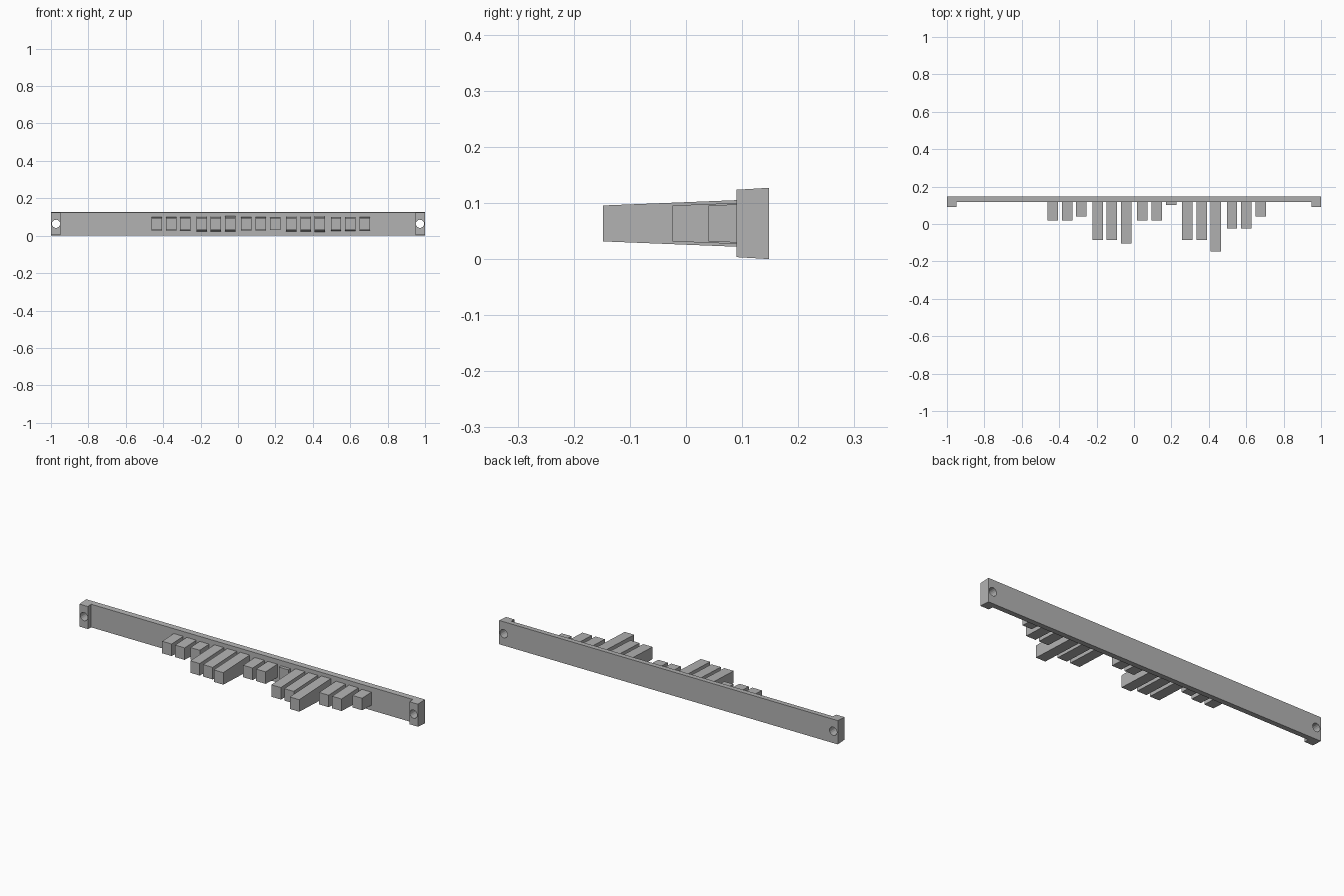
import bpy
import bmesh
import math

cube = bpy.data.objects.get("Cube")
if cube:
    bpy.data.objects.remove(cube, do_unlink=True)

GREY = (0.45, 0.45, 0.45, 1)
grey = bpy.data.materials.new("plain grey")
grey.use_nodes = True
grey.diffuse_color = GREY
grey.node_tree.nodes["Principled BSDF"].inputs["Base Color"].default_value = GREY

MID_Z = 0.0635
BACK, BAR_FRONT, LUG_FRONT = 0.148, 0.118, 0.09
LUG_WIDTH = 0.05


def drafted_prism(name, outline, half_height):
    """Solid from a plan outline; half_height(y) gives the drafted top and bottom."""
    bm = bmesh.new()
    low = [bm.verts.new((x, y, MID_Z - half_height(y))) for x, y in outline]
    high = [bm.verts.new((x, y, MID_Z + half_height(y))) for x, y in outline]
    bm.faces.new(low)
    bm.faces.new(high)
    for i in range(len(low)):
        j = (i + 1) % len(low)
        bm.faces.new((low[i], low[j], high[j], high[i]))
    bmesh.ops.recalc_face_normals(bm, faces=bm.faces)
    mesh = bpy.data.meshes.new(name)
    bm.to_mesh(mesh)
    bm.free()
    mesh.materials.append(grey)
    obj = bpy.data.objects.new(name, mesh)
    bpy.context.collection.objects.link(obj)
    return obj


# Backing bar with a lug at each end
inner = 1 - LUG_WIDTH
half_plan = [(inner, BAR_FRONT), (inner, LUG_FRONT), (1, LUG_FRONT), (1, BACK)]
plan = half_plan + [(-x, y) for x, y in reversed(half_plan)]
bar = drafted_prism("backing_bar", plan,
                    lambda y: MID_Z - 0.06 * (BACK - y))

# Round screw holes through the lugs
for side, x in (("left", 0.973), ("right", -0.973)):
    bpy.ops.mesh.primitive_cylinder_add(
        vertices=16, radius=0.022, depth=0.3,
        location=(x, 0.12, MID_Z), rotation=(math.pi / 2, 0, 0))
    cutter = bpy.context.object
    cutter.name = side + "_hole_cutter"
    cutter.data.materials.append(grey)
    cutter.hide_render = True
    cutter.hide_set(True)
    cut = bar.modifiers.new(side + "_hole", "BOOLEAN")
    cut.operation = "DIFFERENCE"
    cut.solver = "EXACT"
    cut.object = cutter

# Bake the holes and discard the cutters
bpy.context.view_layer.objects.active = bar
for cut in list(bar.modifiers):
    cutter = cut.object
    bpy.ops.object.modifier_apply(modifier=cut.name)
    bpy.data.objects.remove(cutter, do_unlink=True)

# Five groups of three teeth, each given by the y of its tip
groups = [(0.02, 0.02, 0.04),
          (-0.085, -0.085, -0.105),
          (0.02, 0.02, 0.102),
          (-0.085, -0.085, -0.148),
          (-0.024, -0.024, 0.04)]
HALF_WIDTH = 0.028
for g, tips in enumerate(groups):
    for t, tip in enumerate(tips):
        x = -0.434 + 0.2395 * g + 0.0765 * t
        a, b = x - HALF_WIDTH, x + HALF_WIDTH
        root = BAR_FRONT + 0.002
        drafted_prism(f"tooth_{g + 1}_{t + 1}",
                      [(a, tip), (b, tip), (b, root), (a, root)],
                      lambda y: 0.032 + 0.04 * (y - tip))
